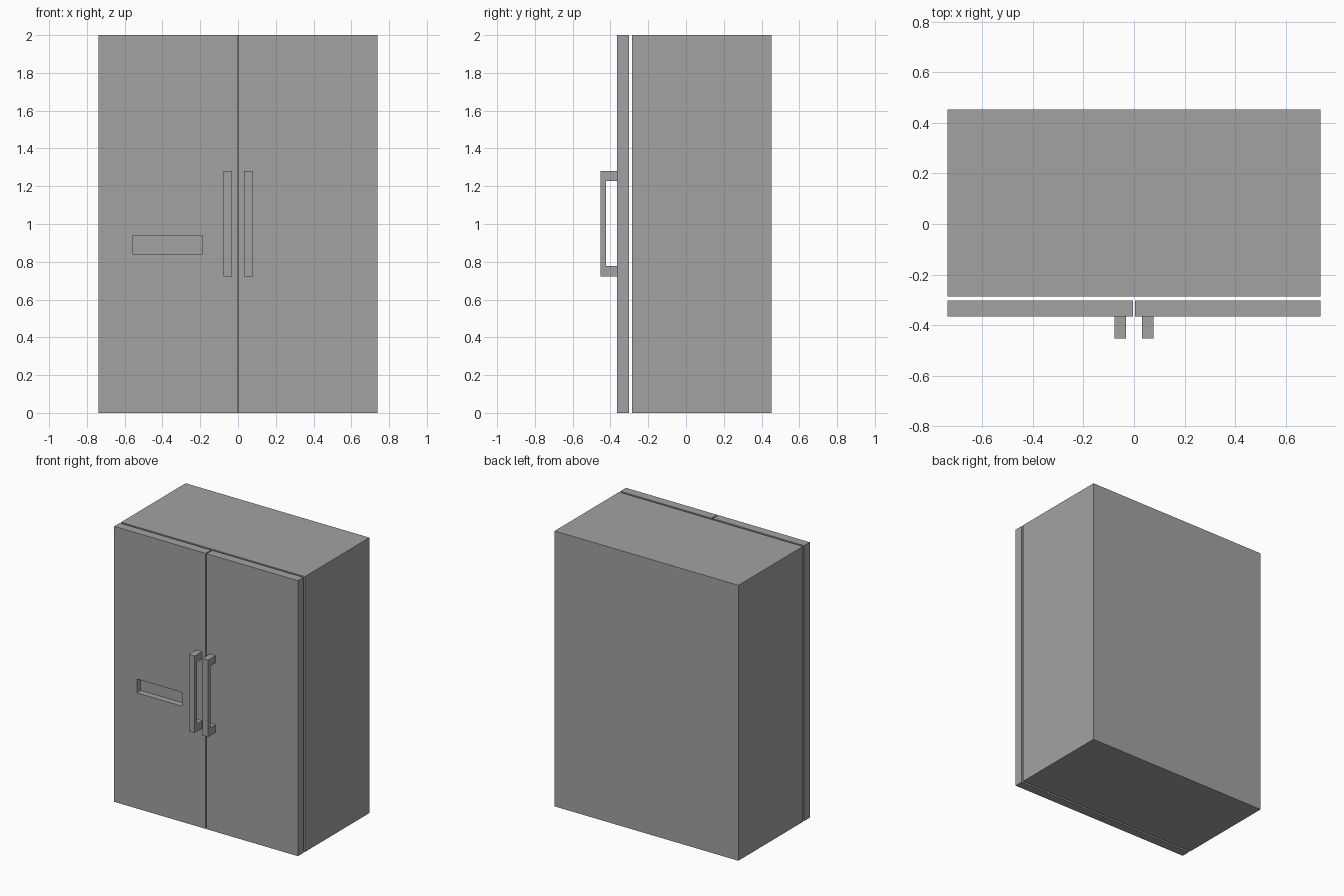
import bpy

if "Cube" in bpy.data.objects:
    bpy.data.objects.remove(bpy.data.objects["Cube"])

steel = bpy.data.materials.new("grey_steel")
steel.diffuse_color = (0.365, 0.365, 0.365, 1)
steel.use_nodes = True
steel.node_tree.nodes["Principled BSDF"].inputs["Base Color"].default_value = steel.diffuse_color


def add_object(name, verts, faces):
    mesh = bpy.data.meshes.new(name)
    mesh.from_pydata(verts, [], faces)
    mesh.materials.append(steel)
    obj = bpy.data.objects.new(name, mesh)
    bpy.context.collection.objects.link(obj)
    return obj


def extrude_profile(name, profile, x0, x1):
    """Extrude a (y, z) outline, anticlockwise seen from +x, along x."""
    n = len(profile)
    verts = [(x, y, z) for x in (x0, x1) for y, z in profile]
    faces = [tuple(reversed(range(n))), tuple(range(n, 2 * n))]
    faces += [(i, (i + 1) % n, (i + 1) % n + n, i + n) for i in range(n)]
    return add_object(name, verts, faces)


def box(name, x, y, z):
    outline = [(y[0], z[0]), (y[1], z[0]), (y[1], z[1]), (y[0], z[1])]
    return extrude_profile(name, outline, *x)


W, GAP = 0.738, 0.0037
DOOR_FRONT, DOOR_BACK = -0.366, -0.302

# Cabinet body
box("cabinet", (-W, W), (-0.287, 0.453), (0, 2))

# Doors
left_door = box("left_door", (-W, -GAP), (DOOR_FRONT, DOOR_BACK), (0, 2))
box("right_door", (GAP, W), (DOOR_FRONT, DOOR_BACK), (0, 2))

# Dispenser recess cut into the left door
cutter = box("recess_cutter", (-0.557, -0.189), (DOOR_FRONT - 0.1, DOOR_FRONT + 0.045), (0.84, 0.94))
cutter.hide_render = True
cutter.hide_set(True)
cut = left_door.modifiers.new("recess", 'BOOLEAN')
cut.operation = 'DIFFERENCE'
cut.solver = 'EXACT'
cut.object = cutter
bpy.context.view_layer.objects.active = left_door
bpy.ops.object.modifier_apply(modifier=cut.name)
bpy.data.objects.remove(cutter)

# Bracket-shaped handles
F, B, G = -0.453, DOOR_FRONT, -0.423
bracket = [(F, 0.722), (B, 0.722), (B, 0.778), (G, 0.778),
           (G, 1.228), (B, 1.228), (B, 1.28), (F, 1.28)]
for name, x0, x1 in (("left_handle", -0.077, -0.032), ("right_handle", 0.032, 0.077)):
    extrude_profile(name, bracket, x0, x1)
